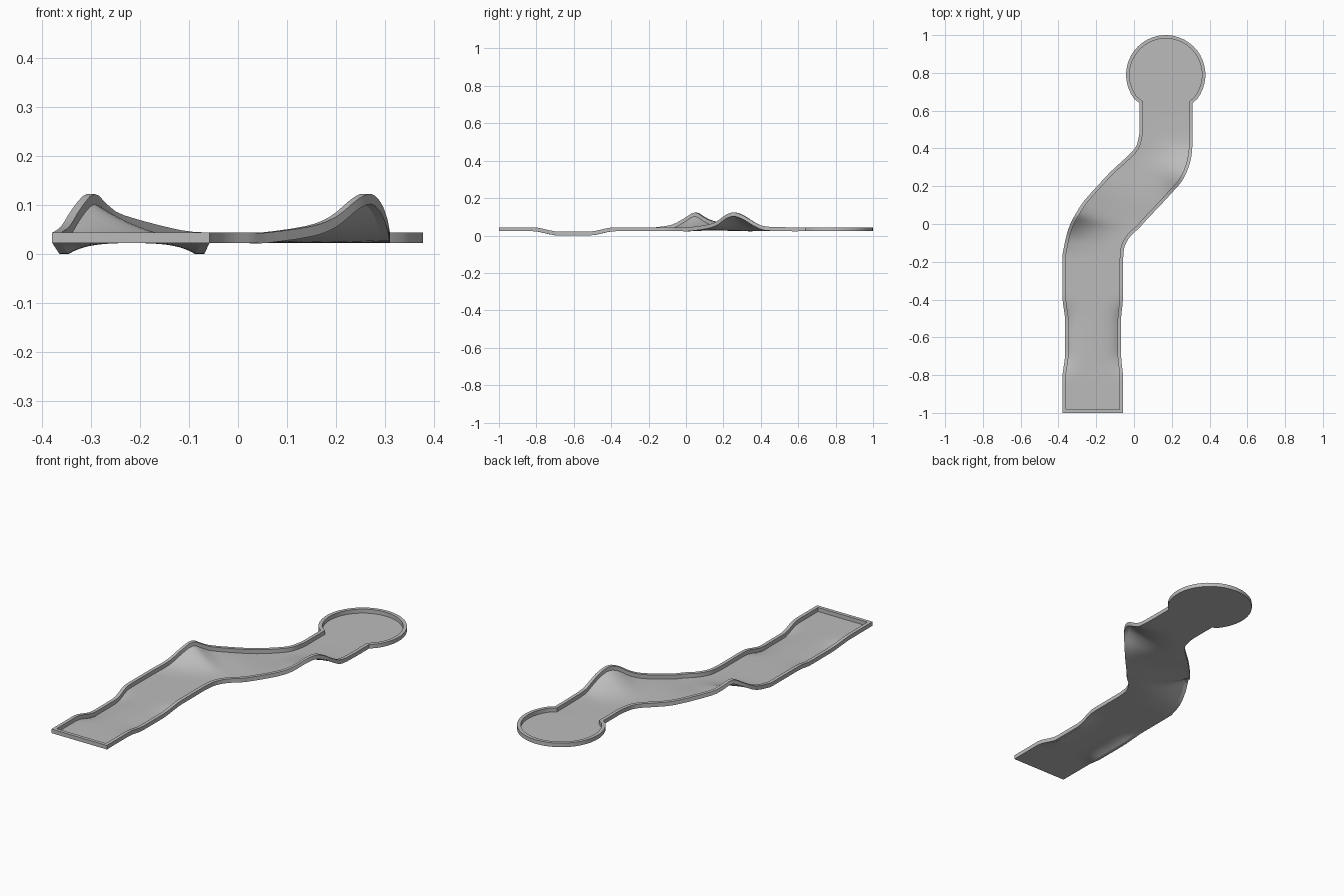
import bpy, bmesh, math
from mathutils import Vector

if "Cube" in bpy.data.objects:
    bpy.data.objects.remove(bpy.data.objects["Cube"])

BASE, RIM_H, RIM_W = 0.023, 0.021, 0.018
COLS = 24

mat = bpy.data.materials.new("light_grey")
mat.diffuse_color = (0.5, 0.5, 0.5, 1)
mat.use_nodes = True
mat.node_tree.nodes["Principled BSDF"].inputs["Base Color"].default_value = mat.diffuse_color


def smooth(a, b, v):
    t = max(0, min(1, (v - a) / (b - a)))
    return t * t * (3 - 2 * t)


def spline(pts, sub=3):
    """Catmull-Rom through the control points."""
    out = []
    for i in range(len(pts) - 1):
        p0, p1, p2 = pts[max(i - 1, 0)], pts[i], pts[i + 1]
        p3 = pts[min(i + 2, len(pts) - 1)]
        for k in range(sub):
            t = k / sub
            out.append(0.5 * (2 * p1 + (p2 - p0) * t + (2 * p0 - 5 * p1 + 4 * p2 - p3) * t ** 2
                              + (3 * p1 - p0 - 3 * p2 + p3) * t ** 3))
    return out + [pts[-1]]


# straight front run: both edges dip and draw in slightly in the middle
left, right = [], []
for i in range(28):
    y = -1 + 0.03 * i
    dip = smooth(-0.82, -0.68, y) * (1 - smooth(-0.52, -0.38, y))
    left.append(Vector((-0.379 + 0.015 * dip, y, -BASE * dip)))
    right.append(Vector((-0.058 - 0.011 * dip, y, -BASE * dip)))

# S-bend: left x, y, raise / right x, y, raise
bend = [
    (-.378, -.16, 0, -.056, -.16, 0), (-.36, -.07, .014, -.05, -.12, 0),
    (-.337, 0, .05, -.03, -.08, 0), (-.308, .055, .079, -.005, -.05, 0),
    (-.28, .10, .056, .03, -.02, 0), (-.245, .145, .035, .06, .015, 0),
    (-.13, .27, .005, .15, .11, .013), (-.06, .335, 0, .20, .165, .032),
    (-.02, .372, 0, .245, .215, .068), (0, .395, 0, .272, .26, .079),
    (.015, .42, 0, .292, .31, .060), (.025, .46, 0, .304, .36, .030),
    (.03, .50, 0, .309, .42, .005), (.03, .56, 0, .31, .54, 0), (.03, .64, 0, .31, .64, 0)]
left += spline([Vector(b[:3]) for b in bend])
right += spline([Vector(b[3:]) for b in bend])

# round end: two arcs meeting at the back
CX, CY, R, N = 0.168, 0.79, 0.21, 16
for i in range(1, N + 1):
    u = i / N
    al, ar = math.radians(226 + (92 - 226) * u), math.radians(-46 + (88 + 46) * u)
    left.append(Vector((CX + R * math.cos(al), CY + R * math.sin(al), 0)))
    right.append(Vector((CX + R * math.cos(ar), CY + R * math.sin(ar), 0)))


def inset(loop, w):
    """Mitred inward offset of a counter-clockwise loop."""
    out, n = [], len(loop)
    for i, p in enumerate(loop):
        a = (p - loop[i - 1]).to_2d().normalized()
        b = (loop[(i + 1) % n] - p).to_2d().normalized()
        na, nb = Vector((-a.y, a.x)), Vector((-b.y, b.x))
        m = (na + nb) / max(1 + na.dot(nb), 0.5)
        out.append(Vector((p.x + m.x * w, p.y + m.y * w, p.z)))
    return out


loop = right + left[::-1]
inner = inset(loop, RIM_W)
in_r, in_l = inner[:len(right)], inner[len(right):][::-1]


def make(name, bm, angle):
    me = bpy.data.meshes.new(name)
    bm.to_mesh(me)
    bm.free()
    me.materials.append(mat)
    ob = bpy.data.objects.new(name, me)
    bpy.context.collection.objects.link(ob)
    bpy.context.view_layer.objects.active = ob
    ob.select_set(True)
    bpy.ops.object.shade_smooth_by_angle(angle=math.radians(angle))
    ob.select_set(False)
    return ob


# rim: box section swept round the outline
bm = bmesh.new()
rings = []
for o, q in zip(loop, inner):
    z = BASE + o.z
    rings.append([bm.verts.new(c) for c in (
        (o.x, o.y, z), (o.x, o.y, z + RIM_H), (q.x, q.y, z + RIM_H), (q.x, q.y, z))])
for i, a in enumerate(rings):
    b = rings[(i + 1) % len(rings)]
    for k in range(4):
        j = (k + 1) % 4
        bm.faces.new((a[k], b[k], b[j], a[j]))
bmesh.ops.recalc_face_normals(bm, faces=bm.faces)
make("rim", bm, 35)


# floor: sheet between the rims, banked up or rolled down at each edge
def edge_effect(dz, t):
    return dz * (1 - t) ** (2.4 if dz > 0 else 7)


bm = bmesh.new()
rows = []
for l, r in zip(in_l, in_r):
    row = []
    for c in range(COLS + 1):
        t = c / COLS
        p = l.lerp(r, t)
        p.z = BASE + edge_effect(l.z, t) + edge_effect(r.z, 1 - t)
        row.append(bm.verts.new(p))
    rows.append(row)
for a, b in zip(rows, rows[1:]):
    for c in range(COLS):
        bm.faces.new((a[c], a[c + 1], b[c + 1], b[c]))
make("lane_floor", bm, 60)
